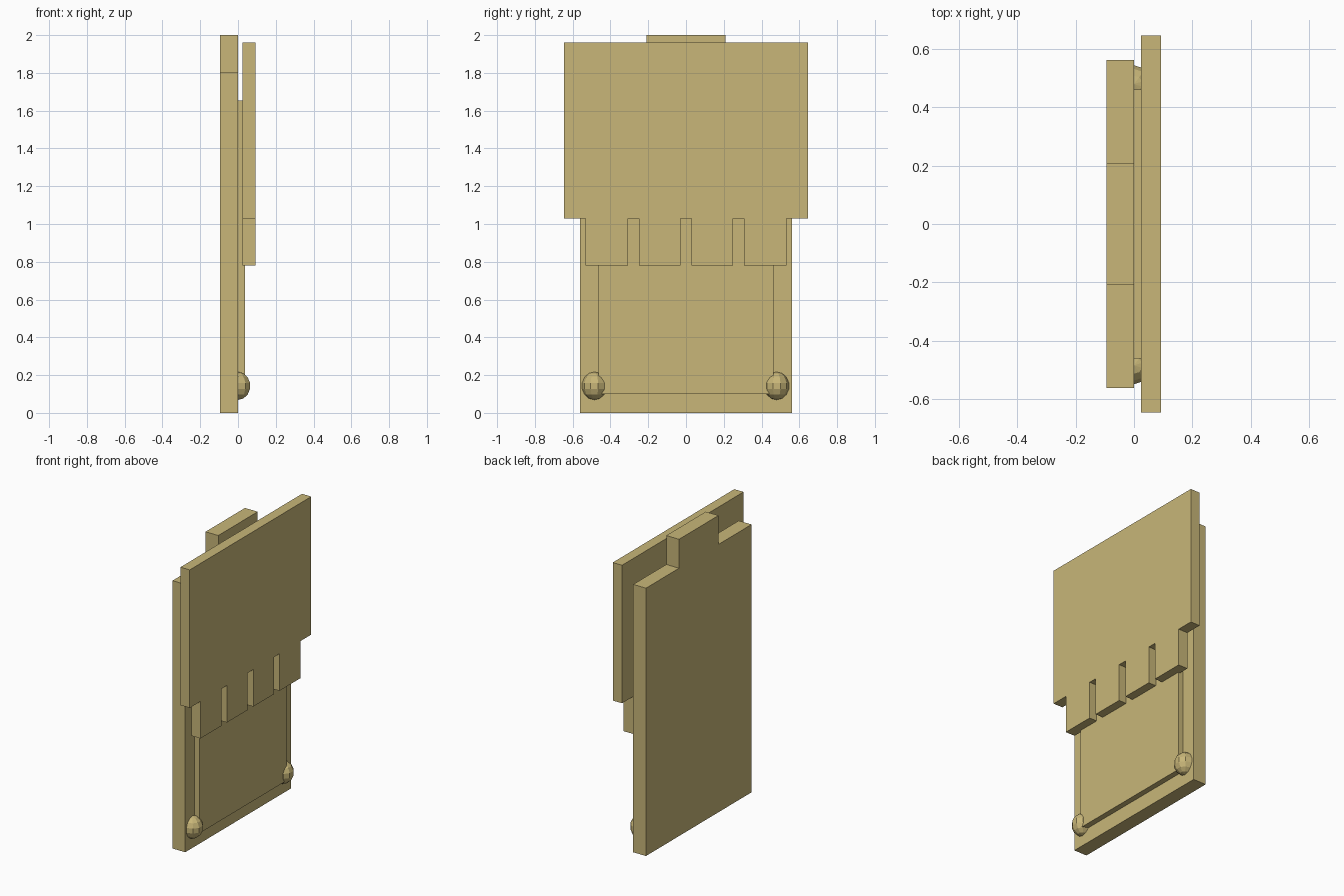
import bpy
from mathutils import Matrix

cube = bpy.data.objects.get("Cube")
if cube:
    bpy.data.objects.remove(cube, do_unlink=True)

tan = bpy.data.materials.new("tan")
tan.use_nodes = True
TAN = (0.58, 0.47, 0.19, 1)
tan.diffuse_color = TAN
tan.node_tree.nodes["Principled BSDF"].inputs["Base Color"].default_value = TAN


def slab(name, outline, x0, x1):
    """Extrude a closed (y, z) outline from x0 to x1."""
    n = len(outline)
    verts = [(x, y, z) for x in (x0, x1) for y, z in outline]
    faces = [list(range(n))[::-1], list(range(n, 2 * n))]
    faces += [(i, (i + 1) % n, n + (i + 1) % n, n + i) for i in range(n)]
    mesh = bpy.data.meshes.new(name)
    mesh.from_pydata(verts, [], faces)
    mesh.materials.append(tan)
    obj = bpy.data.objects.new(name, mesh)
    bpy.context.collection.objects.link(obj)
    return obj


def mirrored(half):
    """Complete an outline given for positive y, bottom to top."""
    return half + [(-y, z) for y, z in reversed(half)]


# Back board with a raised tab at the top
slab("back_board", mirrored([(0.562, 0), (0.562, 1.805), (0.21, 1.805), (0.21, 2)]),
     -0.095, 0)

# Thin raised panel on the board
slab("inner_panel", mirrored([(0.462, 0.1), (0.462, 1.655)]), 0, 0.037)

# Front plate with four teeth along its lower edge
teeth = [(0.03, 1.03), (0.03, 0.78), (0.25, 0.78), (0.25, 1.03),
         (0.308, 1.03), (0.308, 0.78), (0.532, 0.78), (0.532, 1.03)]
slab("toothed_plate", mirrored(teeth + [(0.647, 1.03), (0.647, 1.96)]), 0.024, 0.093)

# Faceted studs at the lower corners
for name, y in (("left_stud", 0.48), ("right_stud", -0.485)):
    bpy.ops.mesh.primitive_uv_sphere_add(segments=10, ring_count=7, radius=0.072,
                                         location=(0, y, 0.143))
    stud = bpy.context.object
    stud.name = name
    stud.data.transform(Matrix.Diagonal((0.95, 0.92, 1.03, 1)))
    stud.data.materials.append(tan)
